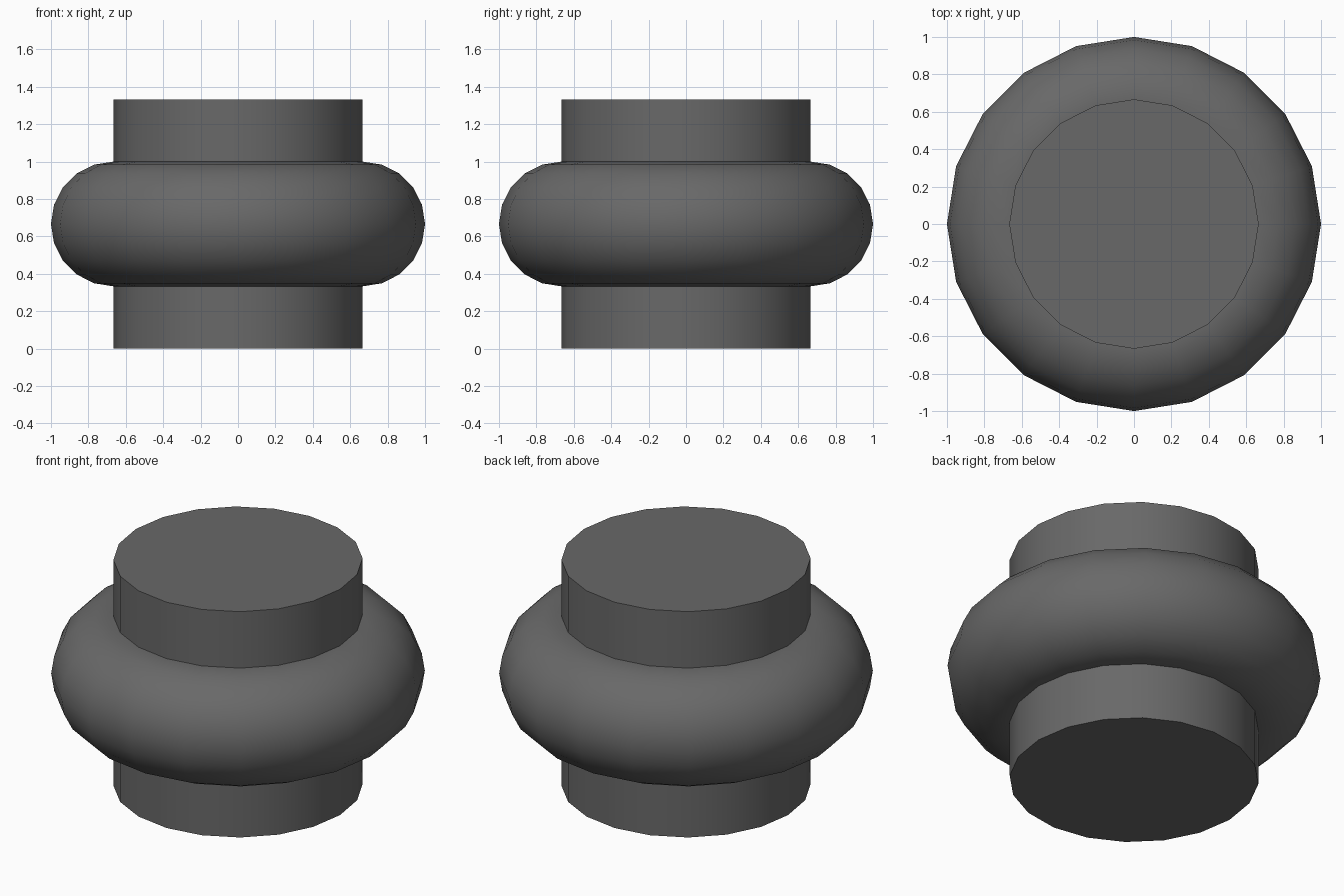
import bpy
import math

cube = bpy.data.objects.get("Cube")
if cube:
    bpy.data.objects.remove(cube, do_unlink=True)

SIDES = 20
UNIT = 1 / 3            # ring thickness radius; everything else is a multiple
MIDDLE = 2 * UNIT       # height of the ring's centre

# Single dark grey for the whole model
grey = bpy.data.materials.new("dark grey")
grey.use_nodes = True
colour = (0.14, 0.14, 0.14, 1)
grey.diffuse_color = colour
grey.node_tree.nodes["Principled BSDF"].inputs["Base Color"].default_value = colour


def finish(name):
    """Name, colour and smooth the newly added primitive."""
    part = bpy.context.object
    part.name = name
    part.data.materials.append(grey)
    bpy.ops.object.shade_smooth_by_angle(angle=math.radians(40))


# Upright core
bpy.ops.mesh.primitive_cylinder_add(
    vertices=SIDES, radius=2 * UNIT, depth=4 * UNIT, location=(0, 0, MIDDLE))
finish("core")

# Thick ring around the middle
bpy.ops.mesh.primitive_torus_add(
    major_segments=SIDES, minor_segments=SIDES,
    major_radius=2 * UNIT, minor_radius=UNIT, location=(0, 0, MIDDLE))
finish("ring")
